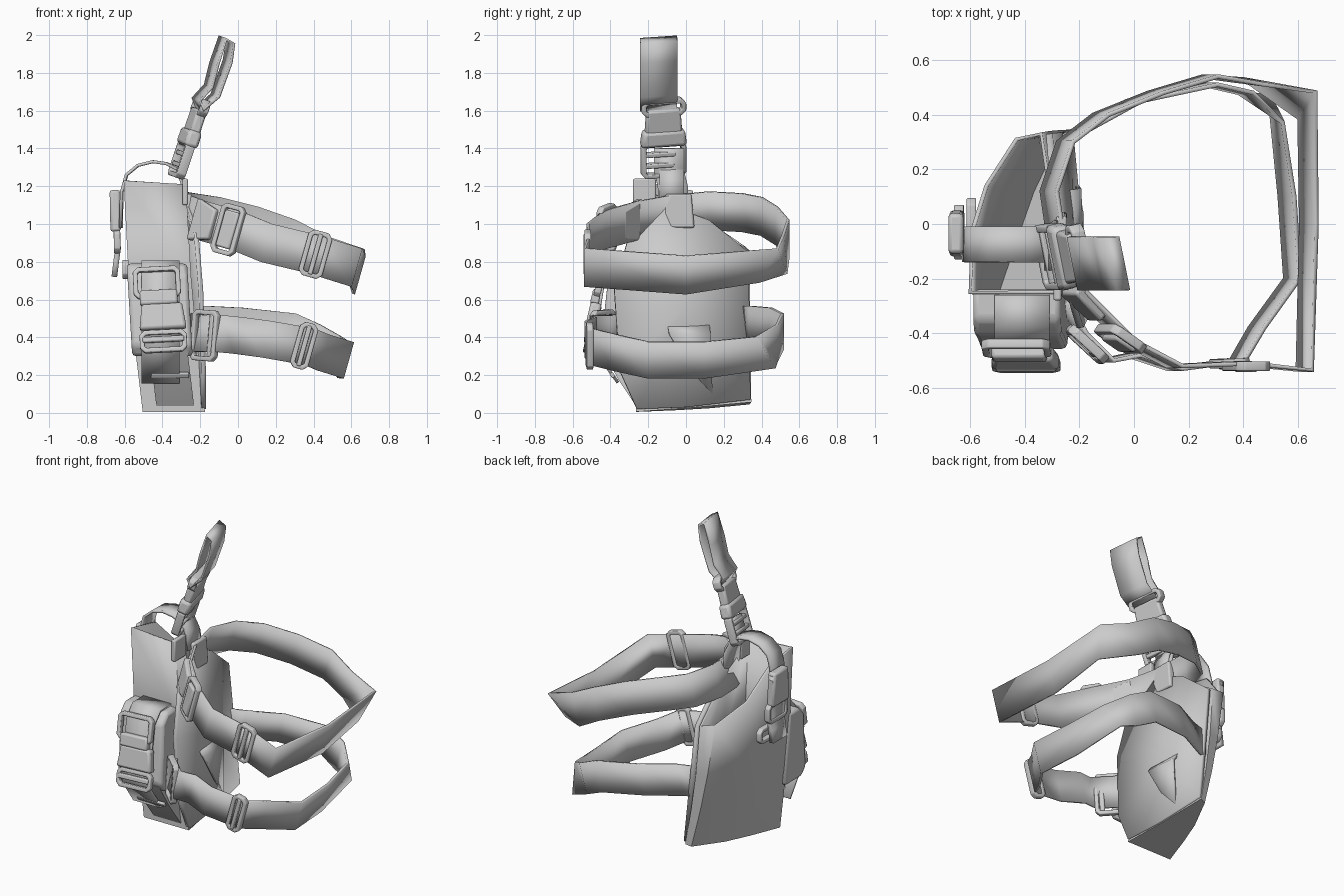
import bpy, bmesh
from mathutils import Vector, Matrix

cube = bpy.data.objects.get("Cube")
if cube:
    bpy.data.objects.remove(cube)

grey = bpy.data.materials.new("plain_grey")
grey.use_nodes = True
grey.diffuse_color = (0.6, 0.6, 0.6, 1)
grey.node_tree.nodes["Principled BSDF"].inputs["Base Color"].default_value = (0.6, 0.6, 0.6, 1)
parts = []


def make(name, verts, faces, thick=0, bevel=0):
    """Mesh object with optional solidify and bevel."""
    mesh = bpy.data.meshes.new(name)
    mesh.from_pydata([tuple(v) for v in verts], [], faces)
    bm = bmesh.new()
    bm.from_mesh(mesh)
    bmesh.ops.recalc_face_normals(bm, faces=bm.faces)
    bm.to_mesh(mesh)
    bm.free()
    mesh.materials.append(grey)
    ob = bpy.data.objects.new(name, mesh)
    bpy.context.collection.objects.link(ob)
    if thick:
        m = ob.modifiers.new("thickness", 'SOLIDIFY')
        m.thickness, m.offset = thick, 0
    if bevel:
        m = ob.modifiers.new("soft_edges", 'BEVEL')
        m.width, m.segments = bevel, 2
    parts.append(ob)
    return ob


def strap(name, path, width, across, thick=0.016, closed=False, twist={}):
    """Flat webbing swept along a path; twist overrides the across direction at some points."""
    n = len(path)
    verts = [Vector(p) + s * Vector(twist.get(i, across)).normalized() * width / 2
             for i, p in enumerate(path) for s in (-1, 1)]
    faces = [(2 * i, 2 * i + 1, (2 * i + 3) % (2 * n), (2 * i + 2) % (2 * n))
             for i in range(n if closed else n - 1)]
    return make(name, verts, faces, thick)


def place(ob, at, across, along):
    u = Vector(across).normalized()
    v = Vector(along)
    v = (v - u * v.dot(u)).normalized()
    w = u.cross(v)
    ob.matrix_world = Matrix.Translation(at) @ Matrix((u, v, w)).transposed().to_4x4()
    return ob


def frame(name, at, across, along, w, h, bar=0.025, thick=0.035):
    """Rounded rectangular ring."""
    def ring(a, b, c):
        return [(sx * (a - (c if k else 0)), sy * (b - (0 if k else c)), 0)
                for sx, sy, order in ((1, 1, (1, 0)), (-1, 1, (0, 1)), (-1, -1, (1, 0)), (1, -1, (0, 1)))
                for k in reversed(order)]
    outer = ring(w / 2, h / 2, bar)
    inner = ring(w / 2 - bar, h / 2 - bar, bar / 3)
    faces = [(i, (i + 1) % 8, 8 + (i + 1) % 8, 8 + i) for i in range(8)]
    return place(make(name, outer + inner, faces, thick, 0.005), at, across, along)


def block(name, at, across, along, w, h, d, taper=1):
    """Bevelled box, narrowed at its far end."""
    verts = [(sx * w / 2 * (taper if sy > 0 else 1), sy * h / 2, sz * d / 2)
             for sz in (-1, 1) for sx, sy in ((-1, -1), (1, -1), (1, 1), (-1, 1))]
    faces = [(3, 2, 1, 0), (4, 5, 6, 7)] + [(i, (i + 1) % 4, 4 + (i + 1) % 4, 4 + i) for i in range(4)]
    return place(make(name, verts, faces, 0, min(w, h, d) * 0.25), at, across, along)


# Open-topped holster shell, narrowing to a ridge at the back
rim = [(-.28, -.25, 1.21), (-.6, -.25, 1.23), (-.59, -.02, 1.18), (-.54, .14, 1.0),
       (-.43, .31, .88), (-.34, .33, .86), (-.29, 0, 1.06)]
sole = [(-.18, -.26, .01), (-.5, -.26, .01), (-.43, -.05, .02), (-.37, .12, .03),
        (-.27, .33, .05), (-.24, .34, .06), (-.21, 0, .03)]
verts, faces, n = [], [tuple(range(len(rim)))], len(rim)
for t in (0, 0.3, 0.6, 1):
    verts += [Vector(a).lerp(Vector(b), t) + Vector((-0.06 * t * (1 - t), 0, 0)) for a, b in zip(sole, rim)]
for r in range(3):
    faces += [(r * n + i, r * n + (i + 1) % n, (r + 1) * n + (i + 1) % n, (r + 1) * n + i) for i in range(n)]
make("holster_shell", verts, faces, 0.015)

# Plate that rests against the leg, angled back toward the ridge
outline = [(-.02, .55), (-.38, .65), (-.35, .22), (-.26, .02), (0, .03), (.34, .07), (.33, .85),
           (.12, 1.02), (-.1, 1.1), (-.3, .95)]
make("leg_plate", [(-.18 - .05 * z - (y + .26) * (.08 + .08 * z), y, z) for y, z in outline],
     [(0, i, i % 9 + 1) for i in range(1, 10)], 0.025)
make("plate_tab", [(-.24, -.1, .48), (-.27, .12, .5), (-.2, .13, .41), (-.19, -.09, .42),
                   (-.19, .03, .22), (-.21, .14, .1)], [(0, 1, 2, 3), (3, 2, 5, 4)], 0.015)

# Upper and lower leg straps
up = (0.27, 0, 0.96)
upper = [(-.28, -.08, 1.05), (-.31, .12, 1.07), (-.25, .3, 1.06), (-.12, .4, 1.04), (.08, .48, .99),
         (.28, .54, .92), (.44, .52, .835), (.635, .435, .78), (.64, 0, .73), (.625, -.535, .77),
         (.4, -.51, .84), (.15, -.52, .9), (-.02, -.43, .97), (-.2, -.25, 1.02)]
strap("upper_leg_strap", upper, 0.21, up, closed=True, twist={6: (.08, -.02, .21), 7: (.07, .11, .2)})
lower = [(-.32, .3, .47), (-.2, .34, .47), (0, .45, .46), (.28, .51, .43), (.41, .48, .37),
         (.52, .42, .32), (.56, .1, .28), (.58, -.2, .28), (.45, -.38, .32), (.38, -.5, .35),
         (.15, -.53, .39), (0, -.48, .41), (-.1, -.5, .42), (-.2, -.4, .42), (-.27, -.28, .43)]
strap("lower_leg_strap", lower, 0.2, up, twist={5: (.05, -.1, .17)})

# Buckles on the leg straps
frame("upper_adjuster", (.41, -.52, .84), up, (1, 0, -.22), .25, .13)
block("upper_adjuster_bar", (.41, -.53, .84), up, (1, 0, -.22), .22, .025, .025)
frame("upper_clip_frame", (-.05, -.42, .97), up, (.8, -.55, -.2), .27, .15)
block("upper_clip_body", (-.05, -.43, .97), up, (.8, -.55, -.2), .2, .09, .04)
block("upper_clip_socket", (-.18, -.29, 1.01), up, (.7, -.7, -.2), .23, .15, .045, 0.7)
frame("lower_adjuster", (.35, -.51, .355), up, (1, .05, -.15), .25, .1)
block("lower_adjuster_bar", (.35, -.52, .355), up, (1, .05, -.15), .22, .025, .025)
frame("lower_clip_frame", (-.175, -.44, .41), (.08, 0, 1), (.7, -.65, -.1), .27, .18)
block("lower_clip_bar", (-.14, -.47, .41), (.08, 0, 1), (.7, -.65, -.1), .23, .03, .03)

# Belt hanger: webbing loop, side-release clip and ladder lock
side, turned, rise = (0, 1, 0), (-.2, 1, .07), (.12, 0, .36)
loop = [(-.2, 1.61), (-.12, 1.68), (-.055, 1.86), (-.04, 1.96), (-.08, 1.985), (-.125, 1.85), (-.155, 1.73), (-.22, 1.66)]
strap("belt_loop", [(x, -.145, z) for x, z in loop], 0.2, turned, 0.014, True)
def hang(t):
    return (-.325 + .13 * t, -.12, 1.27 + .36 * t)
frame("belt_clip_top_ring", hang(.97), turned, rise, .24, .09, thick=.05)
block("belt_clip_body", hang(.76), turned, rise, .2, .14, .055, 0.9)
block("belt_clip_socket", hang(.52), turned, rise, .25, .09, .075, 0.9)
frame("belt_ladder_lock", hang(.2), turned, rise, .24, .2, thick=.05)
for t in (.12, .28):
    block("belt_ladder_bar", hang(t), turned, rise, .21, .025, .04)
strap("hanger_strap", [(-.28, -.09, 1.4), (-.32, -.09, 1.28), (-.29, -.07, 1.2), (-.27, -.06, 1.0)], 0.16, side)
block("hanger_anchor", (-.265, -.04, 1.07), side, (0, 0, 1), .17, .18, .04, 0.8)
block("hanger_side_keeper", (-.28, -.22, 1.17), side, (0, 0, 1), .12, .14, .03)

# Retention strap arching over the opening and down the outer side
arch = [(-.27, 1.12), (-.285, 1.23), (-.32, 1.29), (-.38, 1.32), (-.45, 1.33), (-.53, 1.31),
        (-.59, 1.26), (-.615, 1.17), (-.62, .98)]
strap("retention_strap", [(x, -.075, z) for x, z in arch], 0.13, (.03, 1, 0))
strap("retention_tail", [(-.655, -.03, 1.16), (-.64, -.03, .95), (-.635, -.03, .87), (-.645, -.03, .8),
                         (-.655, -.03, .72)], 0.14, side, 0.03)
block("retention_clip", (-.65, -.035, 1.07), side, (-.02, 0, 1), .17, .22, .055, 0.85)
frame("retention_ring", (-.64, -.03, .91), side, (-.02, 0, 1), .2, .13)
frame("outer_lower_ring", (-.595, 0, .76), side, (0, 0, 1), .19, .1)

# Front pouch with tapered underside
profile = [(-.24, .79), (-.35, .79), (-.41, .73), (-.43, .55), (-.46, .36), (-.42, .3), (-.24, .3)]
n = len(profile)
make("front_pouch", [(x + .06 * (.8 - z), y, z) for x in (-.59, -.27) for y, z in profile],
     [tuple(range(n)), tuple(range(n, 2 * n))] +
     [(i, (i + 1) % n, n + (i + 1) % n, n + i) for i in range(n)], 0, 0.02)
keel = [(-.24, .35), (-.44, .33), (-.36, .18), (-.26, .03)]
make("pouch_keel", [(x + .12 * (.35 - z), y, z) for x in (-.47, -.27) for y, z in keel],
     [(0, 1, 2, 3), (4, 5, 6, 7)] + [(i, (i + 1) % 4, 4 + (i + 1) % 4, 4 + i) for i in range(4)])

# Pouch closure strap and its clip
closure = [(-.26, .8), (-.37, .8), (-.43, .73), (-.46, .55), (-.51, .38), (-.46, .3), (-.36, .16)]
strap("pouch_strap", [(-.41, y, z) for y, z in closure], 0.2, (1, 0, 0))
wide, fall = (1, 0, .05), (0, .07, .3)
frame("pouch_top_ring", (-.43, -.455, .69), wide, fall, .25, .17)
block("pouch_clip_body", (-.42, -.475, .61), wide, fall, .2, .08, .05)
block("pouch_clip_socket", (-.4, -.49, .51), wide, fall, .25, .14, .06, 0.85)
frame("pouch_lower_ring", (-.395, -.515, .38), wide, fall, .25, .12)
block("pouch_lower_bar", (-.395, -.525, .39), wide, fall, .22, .03, .03)
block("keel_loop", (-.36, -.39, .2), (1, 0, 0), (0, .5, -.8), .2, .03, .02)

# Smooth shading with sharp creases
bpy.ops.object.select_all(action='DESELECT')
for ob in parts:
    ob.select_set(True)
bpy.context.view_layer.objects.active = parts[0]
bpy.ops.object.shade_smooth_by_angle(angle=0.7)
